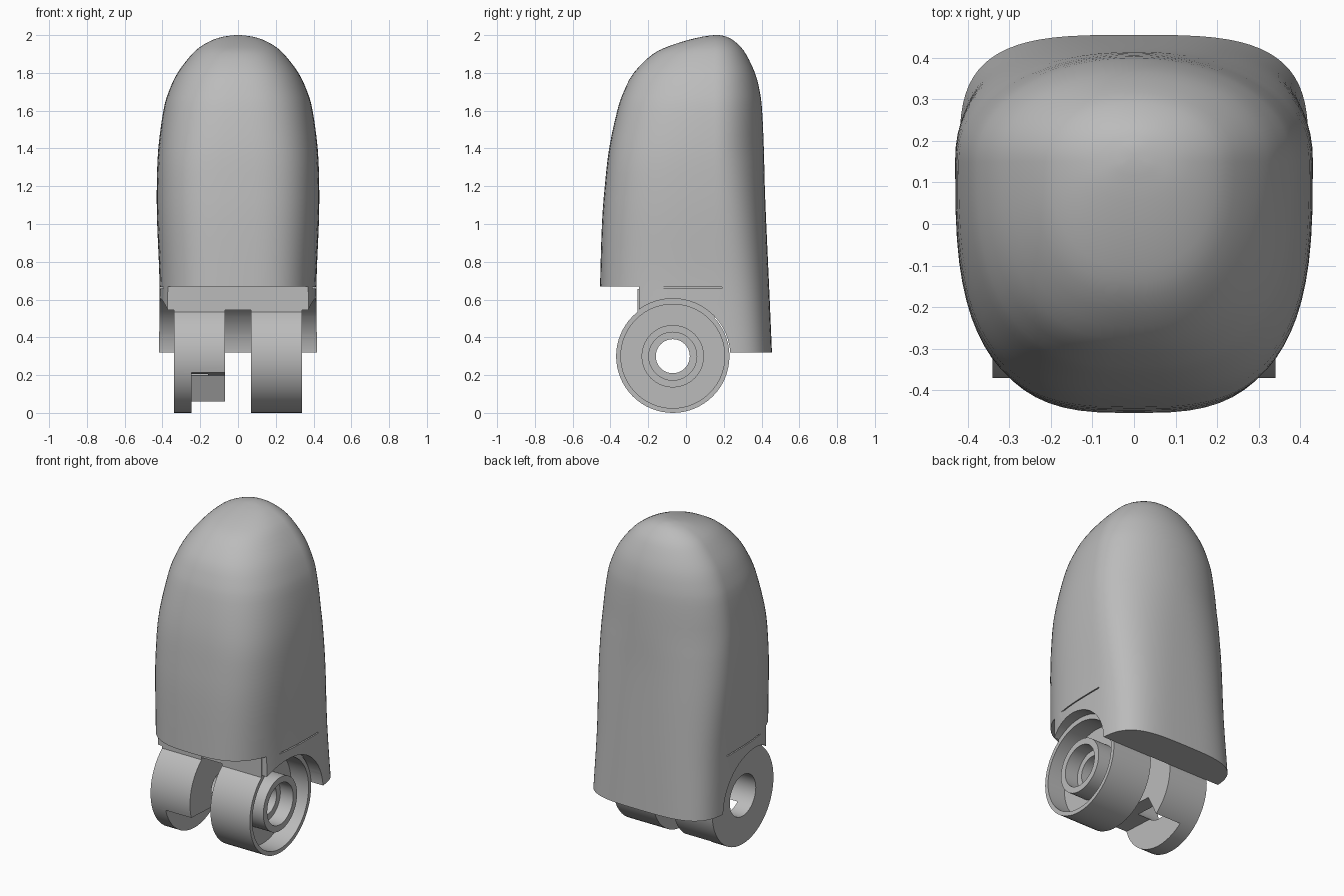
import bpy, bmesh, math
from mathutils import Vector

if "Cube" in bpy.data.objects:
    bpy.data.objects.remove(bpy.data.objects["Cube"])

GREY = (0.5, 0.5, 0.5, 1)
grey = bpy.data.materials.new("light_grey_plastic")
grey.use_nodes = True
grey.diffuse_color = GREY
grey.node_tree.nodes["Principled BSDF"].inputs["Base Color"].default_value = GREY

PIVOT_Y, PIVOT_Z = -0.07, 0.30
LUG_R = 0.30


def make_object(name, bm):
    bmesh.ops.recalc_face_normals(bm, faces=bm.faces)
    mesh = bpy.data.meshes.new(name)
    bm.to_mesh(mesh)
    bm.free()
    mesh.materials.append(grey)
    obj = bpy.data.objects.new(name, mesh)
    bpy.context.collection.objects.link(obj)
    return obj


def box(name, x, y, z):
    bm = bmesh.new()
    bmesh.ops.create_cube(bm, size=1)
    for v in bm.verts:
        v.co = Vector([(r[0] + r[1]) / 2 + c * (r[1] - r[0]) for r, c in zip((x, y, z), v.co)])
    return make_object(name, bm)


def prism(name, x0, x1, profile):
    """Extrude a (y, z) outline along x."""
    bm = bmesh.new()
    face = bm.faces.new([bm.verts.new((x0, y, z)) for y, z in profile])
    new = bmesh.ops.extrude_face_region(bm, geom=[face])["geom"]
    moved = [g for g in new if isinstance(g, bmesh.types.BMVert)]
    bmesh.ops.translate(bm, verts=moved, vec=(x1 - x0, 0, 0))
    return make_object(name, bm)


def barrel(name, x0, x1, radius, sides=64):
    """Cylinder around the hinge axis."""
    turn = [math.tau * i / sides for i in range(sides)]
    return prism(name, x0, x1, [(PIVOT_Y + radius * math.cos(t), PIVOT_Z + radius * math.sin(t))
                                for t in turn])


def combine(obj, other, operation):
    mod = obj.modifiers.new(operation, "BOOLEAN")
    mod.operation, mod.solver, mod.object = operation, "EXACT", other
    bpy.context.view_layer.objects.active = obj
    bpy.ops.object.modifier_apply(modifier=mod.name)
    bpy.data.objects.remove(other)


def smooth(obj, degrees):
    bpy.ops.object.select_all(action="DESELECT")
    obj.select_set(True)
    bpy.context.view_layer.objects.active = obj
    bpy.ops.object.shade_smooth_by_angle(angle=math.radians(degrees))


def spline(rows, steps):
    """Catmull-Rom through the rows."""
    rows = [Vector(r) for r in rows]
    out = []
    for i in range(len(rows) - 1):
        p1, p2 = rows[i], rows[i + 1]
        p0 = rows[i - 1] if i else p1
        p3 = rows[min(i + 2, len(rows) - 1)]
        for k in range(steps):
            t = k / steps
            out.append(p1 + (p2 - p0) * (t / 2) + (p0 * 2 - p1 * 5 + p2 * 4 - p3) * (t * t / 2)
                       + (p1 * 3 - p0 - p2 * 3 + p3) * (t ** 3 / 2))
    return out + [rows[-1]]


# Fingertip shell: rounded sections (height, half width, front y, back y)
SECTIONS = [
    (0.32, 0.42, -0.46, 0.455), (0.67, 0.415, -0.455, 0.44), (1.0, 0.428, -0.445, 0.425),
    (1.2, 0.43, -0.43, 0.417), (1.4, 0.422, -0.407, 0.412), (1.6, 0.395, -0.364, 0.403),
    (1.7, 0.367, -0.33, 0.391), (1.8, 0.32, -0.277, 0.365), (1.9, 0.243, -0.175, 0.317),
    (1.95, 0.182, -0.067, 0.277), (1.985, 0.105, 0.055, 0.23), (1.999, 0.03, 0.135, 0.185)]
SEAM_Y, SEGMENTS = 0.15, 72
bm = bmesh.new()
rings = []
for z, half, front, back in spline(SECTIONS, 3):
    # Squarer towards the bottom, rounder towards the tip
    front_power = 2.3 + 0.75 * min(1, (2 - z) / 0.7)
    back_power = 2.05 + 1.4 * max(0, (1.4 - z) / 1.08)
    ring = []
    for i in range(SEGMENTS):
        c, s = math.cos(math.tau * i / SEGMENTS), math.sin(math.tau * i / SEGMENTS)
        power, depth = (back_power, back - SEAM_Y) if s > 0 else (front_power, SEAM_Y - front)
        x = math.copysign(abs(c) ** (2 / power), c) * half
        y = math.copysign(abs(s) ** (2 / power), s) * depth
        ring.append(bm.verts.new((x, SEAM_Y + y, z)))
    rings.append(ring)
for low, high in zip(rings, rings[1:]):
    for i in range(SEGMENTS):
        j = (i + 1) % SEGMENTS
        bm.faces.new((low[i], low[j], high[j], high[i]))
bm.faces.new(rings[0][::-1])
tip = bm.verts.new((0, 0.165, 2))
for i in range(SEGMENTS):
    bm.faces.new((rings[-1][i], rings[-1][(i + 1) % SEGMENTS], tip))
shell = make_object("fingertip_shell", bm)

# Open front, hinge arch and side grooves
combine(shell, box("front_cutter", (-1, 1), (-1, -0.25), (0, 0.67)), "DIFFERENCE")
combine(shell, barrel("arch_cutter", -1, 1, LUG_R + 0.005), "DIFFERENCE")
for side in (-1, 1):
    xs = sorted((side * 0.395, side * 0.6))
    combine(shell, box("groove_cutter", xs, (-0.3, 0.19), (0.659, 0.666)), "DIFFERENCE")
smooth(shell, 30)


# Hinge lugs hanging under the shell
def lug(name, x0, x1):
    obj = barrel(name, x0, x1, LUG_R)
    combine(obj, box("neck", (x0, x1), (-0.256, 0.15), (PIVOT_Z + 0.1, 0.655)), "UNION")
    return obj


left_lug = lug("left_hinge_lug", 0.07, 0.34)
combine(left_lug, barrel("recess_cutter", 0.22, 0.5, 0.275), "DIFFERENCE")
combine(left_lug, barrel("hub", 0.2, 0.338, 0.165), "UNION")
combine(left_lug, barrel("counterbore", 0.25, 0.5, 0.127), "DIFFERENCE")
combine(left_lug, barrel("bore", 0, 0.5, 0.09), "DIFFERENCE")
smooth(left_lug, 30)

# Right lug has a stop notch on its inner side and a wide outer bore
right_lug = lug("right_hinge_lug", -0.34, -0.07)
notch = [(-0.5, 0.22), (-0.36, 0.215), (0.04, 0.195), (0.11, 0.06), (0.16, -0.1), (-0.5, -0.1)]
combine(right_lug, prism("notch_cutter", -0.245, 0, notch), "DIFFERENCE")
combine(right_lug, barrel("counterbore", -0.5, -0.16, 0.127), "DIFFERENCE")
combine(right_lug, barrel("bore", -0.5, 0, 0.09), "DIFFERENCE")
smooth(right_lug, 30)
